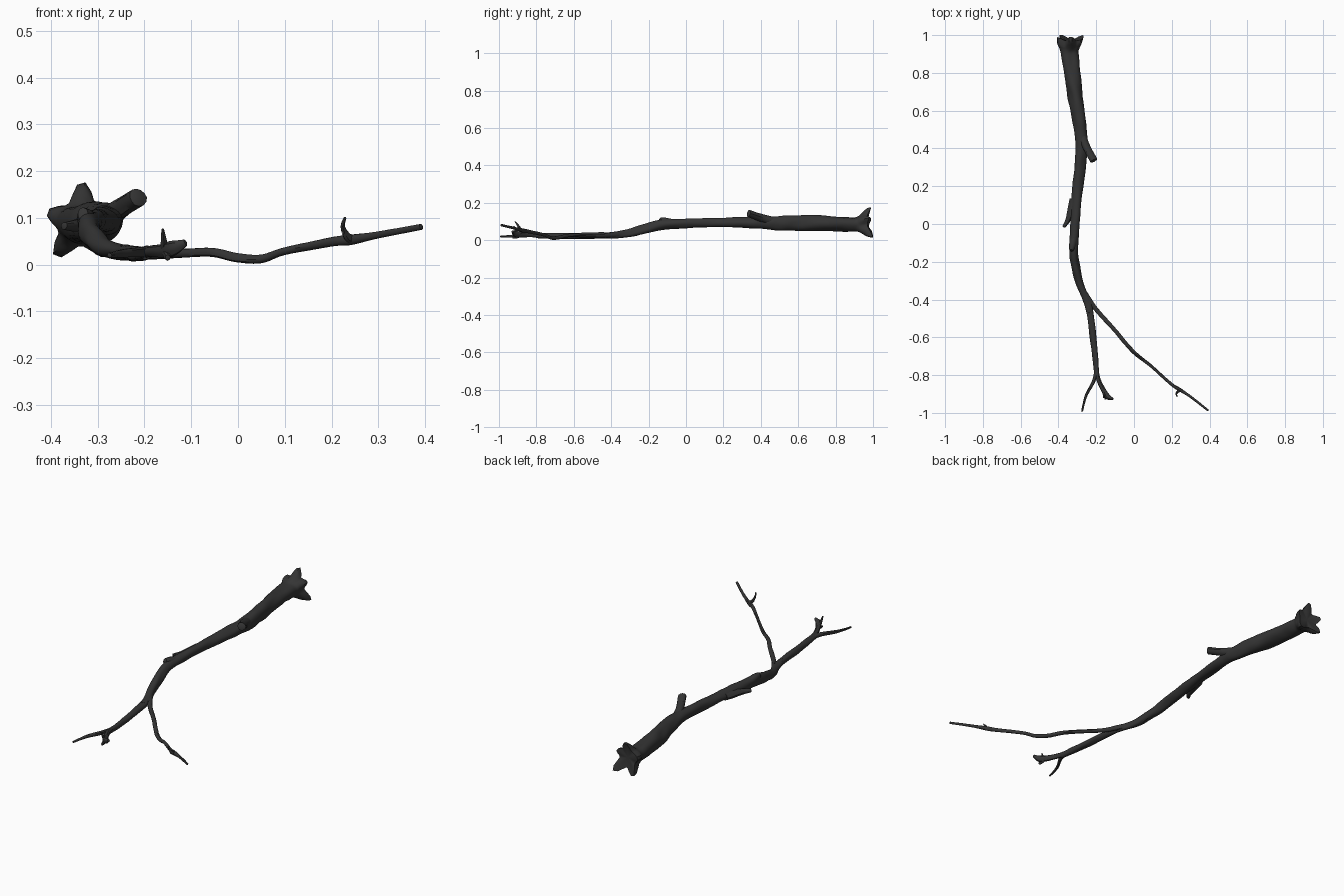
import bpy, bmesh, math
from mathutils import Vector, noise

if "Cube" in bpy.data.objects:
    bpy.data.objects.remove(bpy.data.objects["Cube"])

bark = bpy.data.materials.new("dark_bark")
bark.diffuse_color = (0.035, 0.035, 0.035, 1)
bark.use_nodes = True
bark.node_tree.nodes["Principled BSDF"].inputs["Base Color"].default_value = bark.diffuse_color


def spline(pts, steps):
    """Catmull-Rom through (x, y, z, radius) points."""
    p = [Vector(q) for q in pts]
    p = [2 * p[0] - p[1]] + p + [2 * p[-1] - p[-2]]
    out = []
    for i in range(1, len(p) - 2):
        a, b, c, d = p[i - 1:i + 3]
        for s in range(steps):
            t = s / steps
            out.append(0.5 * (2 * b + (c - a) * t + (2 * a - 5 * b + 4 * c - d) * t * t
                              + (3 * b - a - 3 * c + d) * t ** 3))
    return out + [p[-2]]


# root lobes of the broken butt end: angle, reach
LOBES = [(88, .042), (28, .022), (-48, .046), (-128, .05), (162, .026)]


def lobe(a):
    v = 0
    for deg, amp in LOBES:
        d = (a - math.radians(deg) + math.pi) % (2 * math.pi) - math.pi
        v += amp * math.exp(-(d / .36) ** 2)
    return v


def limb(name, pts, sides=12, steps=6, rough=.12, flare=False):
    path = spline(pts, steps)
    bm = bmesh.new()
    rings = []
    for i, q in enumerate(path):
        t = (path[min(i + 1, len(path) - 1)] - path[max(i - 1, 0)]).xyz.normalized()
        ref = Vector((0, 0, 1)) if abs(t.z) < .8 else Vector((0, 1, 0))
        side = ref.cross(t).normalized()
        up = t.cross(side)
        w = min(max((q.y - .90) / .09, 0), 1) if flare else 0
        w = w * w * (3 - 2 * w)
        ring = []
        for k in range(sides):
            a = 2 * math.pi * k / sides
            out = side * math.cos(a) + up * math.sin(a)
            # twisted grain plus lumps
            r = q.w * (1 + rough * (.6 * math.sin(2 * a + q.y * 9) + .4 * math.sin(3 * a - q.y * 14)
                                    + noise.noise(q.xyz * 14 + out * .9)))
            co = q.xyz + out * (r + w * lobe(a))
            if flare:
                co.y -= w * (.03 - .65 * lobe(a))
                co.y = min(co.y, 1)
            ring.append(bm.verts.new(co))
        rings.append(ring)
    for r0, r1 in zip(rings, rings[1:]):
        for k in range(sides):
            n = (k + 1) % sides
            bm.faces.new((r0[k], r0[n], r1[n], r1[k]))
    # end caps: hollow at the butt, small points elsewhere
    for ring, q, push in ((rings[0], path[0], Vector((0, -.035 if flare else 0, 0))),
                          (rings[-1], path[-1], (path[-1] - path[-2]).xyz.normalized() * path[-1].w * .4)):
        c = bm.verts.new(q.xyz + push)
        for k in range(sides):
            bm.faces.new((ring[k], ring[(k + 1) % sides], c))
    bmesh.ops.recalc_face_normals(bm, faces=bm.faces)
    me = bpy.data.meshes.new(name)
    bm.to_mesh(me)
    bm.free()
    ob = bpy.data.objects.new(name, me)
    bpy.context.collection.objects.link(ob)
    me.materials.append(bark)
    bpy.ops.object.select_all(action='DESELECT')
    ob.select_set(True)
    bpy.context.view_layer.objects.active = ob
    bpy.ops.object.shade_smooth_by_angle(angle=math.radians(40))


# main stem, from the flared butt to the fork
limb("trunk", [(-.335, 1, .09, .046), (-.338, .95, .087, .044), (-.338, .88, .086, .042),
               (-.315, .7, .09, .041), (-.285, .52, .092, .036), (-.278, .4, .095, .031),
               (-.297, .2, .095, .027), (-.313, 0, .09, .025), (-.32, -.13, .083, .026),
               (-.31, -.22, .06, .024), (-.288, -.31, .038, .021), (-.255, -.39, .028, .018),
               (-.235, -.46, .026, .017), (-.217, -.6, .023, .017), (-.203, -.72, .023, .015),
               (-.197, -.8, .026, .014)], sides=30, steps=9, flare=True)

# long thin side branch with its upright twig
limb("long_branch", [(-.268, -.35, .032, .014), (-.235, -.405, .028, .013), (-.19, -.465, .022, .011),
                     (-.1, -.565, .025, .010), (-.05, -.625, .026, .010), (0, -.68, .014, .010),
                     (.05, -.72, .012, .009), (.1, -.76, .029, .008), (.2, -.85, .049, .009),
                     (.24, -.875, .053, .010), (.3, -.915, .064, .007), (.392, -.987, .081, .006)])
limb("long_branch_twig", [(.245, -.875, .052, .010), (.232, -.888, .062, .008),
                          (.224, -.9, .082, .005), (.229, -.914, .1, .003)], sides=8)

# fork at the tip
limb("fork_left", [(-.197, -.77, .026, .012), (-.212, -.83, .027, .010), (-.25, -.9, .024, .008),
                   (-.266, -.95, .021, .006), (-.275, -.992, .02, .005)], sides=10)
limb("fork_right", [(-.2, -.77, .025, .013), (-.185, -.83, .029, .012), (-.158, -.885, .031, .014),
                    (-.138, -.915, .036, .015), (-.112, -.927, .047, .007)], sides=10)
limb("fork_twig", [(-.155, -.885, .03, .013), (-.158, -.905, .046, .008), (-.161, -.92, .076, .003)], sides=8)
limb("fork_spur", [(-.155, -.885, .03, .012), (-.152, -.91, .02, .009), (-.15, -.927, .015, .006)], sides=8)

# broken stubs along the trunk
limb("right_stub", [(-.275, .47, .1, .024), (-.258, .42, .115, .022), (-.235, .375, .13, .020),
                    (-.214, .335, .144, .020)])
limb("left_stub", [(-.318, .13, .09, .02), (-.334, .07, .087, .017), (-.35, .02, .084, .013),
                   (-.372, -.015, .083, .008)])
limb("upper_knob", [(-.318, -.07, .09, .022), (-.326, -.115, .1, .02), (-.332, -.14, .11, .012)])
limb("lower_knob", [(-.305, -.23, .055, .02), (-.298, -.275, .04, .019), (-.29, -.305, .03, .014)])
limb("branch_knob", [(-.24, -.41, .027, .016), (-.238, -.45, .032, .013), (-.236, -.47, .036, .008)])
